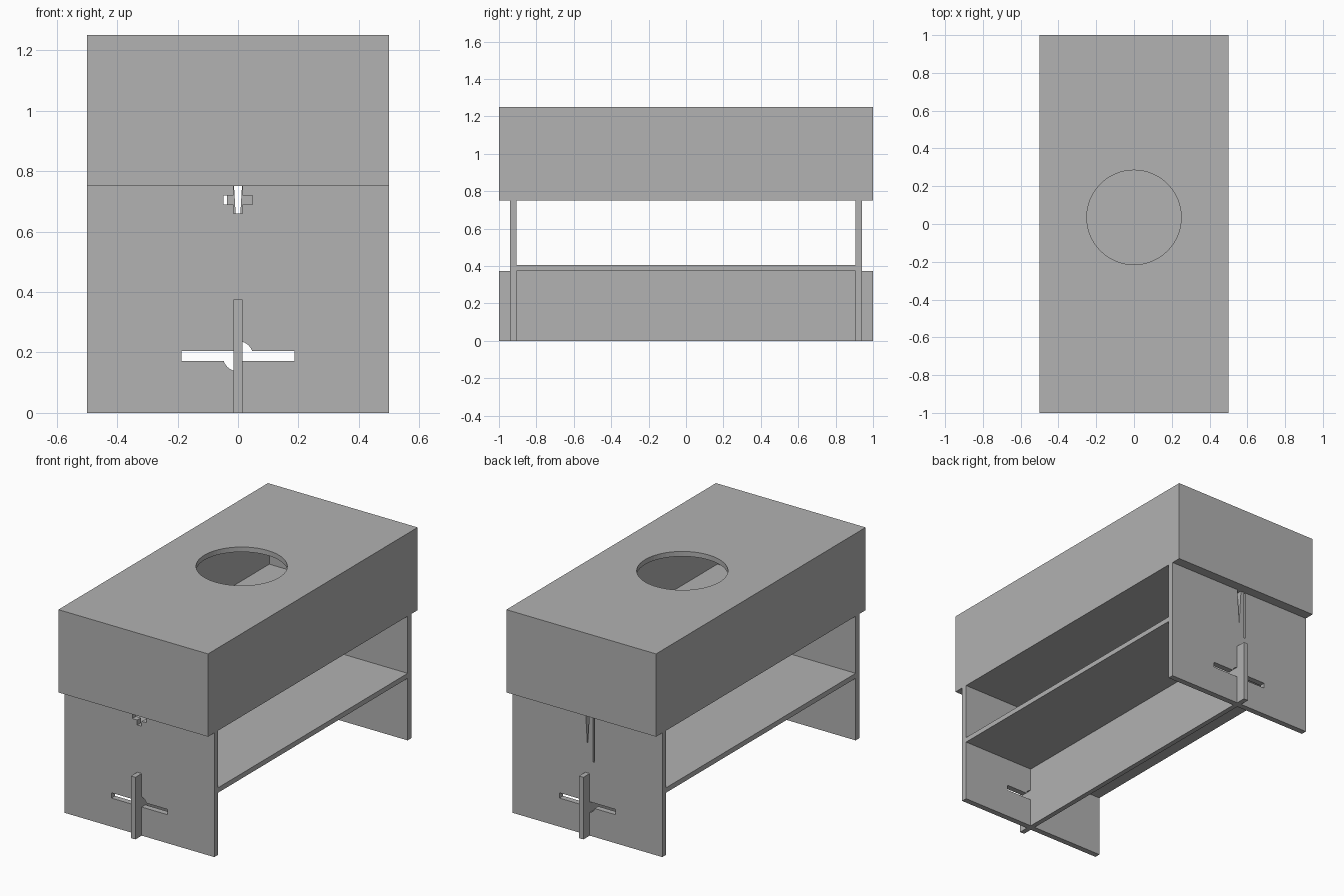
import bpy
import bmesh
from math import cos, sin, pi

default_cube = bpy.data.objects.get("Cube")
if default_cube:
    bpy.data.objects.remove(default_cube, do_unlink=True)

# Single flat colour
GREY = (0.445, 0.445, 0.445, 1)
grey = bpy.data.materials.new("plain grey")
grey.use_nodes = True
grey.diffuse_color = GREY
grey.node_tree.nodes["Principled BSDF"].inputs["Base Color"].default_value = GREY

T = 0.03        # board thickness
WIDTH = 0.5     # half width
LENGTH = 1.0    # half length
BASE_Z = 0.75   # underside of the top box
TOP_Z = 1.25
SHELF_Z = 0.375
PANEL_IN, PANEL_OUT = 0.905, 0.94


def prism(name, outline, low, high, axis="y"):
    """Extrude an outline along y (outline in x, z) or z (outline in x, y)."""
    bm = bmesh.new()
    points = [(a, low, b) if axis == "y" else (a, b, low) for a, b in outline]
    face = bm.faces.new([bm.verts.new(p) for p in points])
    moved = bmesh.ops.extrude_face_region(bm, geom=[face])["geom"]
    verts = [v for v in moved if isinstance(v, bmesh.types.BMVert)]
    offset = (0, high - low, 0) if axis == "y" else (0, 0, high - low)
    bmesh.ops.translate(bm, verts=verts, vec=offset)
    bmesh.ops.recalc_face_normals(bm, faces=bm.faces)
    mesh = bpy.data.meshes.new(name)
    bm.to_mesh(mesh)
    bm.free()
    mesh.materials.append(grey)
    obj = bpy.data.objects.new(name, mesh)
    bpy.context.collection.objects.link(obj)
    return obj


def rect(x0, x1, z0, z1):
    return [(x0, z0), (x1, z0), (x1, z1), (x0, z1)]


def arc(cx, cy, radius, start, end, steps):
    angles = [start + (end - start) * i / steps for i in range(steps + 1)]
    return [(cx + radius * cos(a), cy + radius * sin(a)) for a in angles]


def cut(obj, cutters):
    """Subtract each cutter, then discard it."""
    for cutter in cutters:
        cutter.hide_render = True
        mod = obj.modifiers.new("cut", "BOOLEAN")
        mod.operation = "DIFFERENCE"
        mod.solver = "EXACT"
        mod.object = cutter
    bpy.context.view_layer.update()
    graph = bpy.context.evaluated_depsgraph_get()
    mesh = bpy.data.meshes.new_from_object(obj.evaluated_get(graph))
    obj.modifiers.clear()
    obj.data = mesh
    for cutter in cutters:
        bpy.data.objects.remove(cutter, do_unlink=True)


# Hollow top box with a round opening in its lid
box = prism("top_box", rect(-WIDTH, WIDTH, BASE_Z, TOP_Z), -LENGTH, LENGTH)
cavity = prism("cavity_cutter", rect(T - WIDTH, WIDTH - T, BASE_Z + T, TOP_Z - T),
               T - LENGTH, LENGTH - T)
opening = prism("opening_cutter", arc(0, 0.035, 0.25, 0, 2 * pi, 64)[:-1],
                TOP_Z - 2 * T, TOP_Z + T, "z")
cut(box, [cavity, opening])

# End panels with a wide slot, two rounded notches and upper cut-outs
SLOT_Z = 0.1875
lower_cuts = [rect(-0.1875, 0.1875, SLOT_Z - T / 2, SLOT_Z + T / 2 + 0.002)]
for start in (0, pi):
    lower_cuts.append([(0, SLOT_Z)] + arc(0, SLOT_Z, 0.05, start, start + pi / 2, 10))
front_cuts = [rect(-0.015, 0.015, 0.66, BASE_Z + T),
              rect(-0.048, 0.048, 0.69, 0.72)]
back_cuts = [[(-0.015, BASE_Z + T), (0.0, 0.53), (0.015, BASE_Z + T)],
             rect(-0.048, -0.036, 0.45, BASE_Z + T)]

for name, low, high, upper_cuts in (
        ("front_panel", -PANEL_OUT, -PANEL_IN, front_cuts),
        ("back_panel", PANEL_IN, PANEL_OUT, back_cuts)):
    panel = prism(name, rect(-WIDTH, WIDTH, 0, BASE_Z), low, high)
    cut(panel, [prism("panel_cutter", shape, low - T, high + T)
                for shape in lower_cuts + upper_cuts])

# Shelf between the panels, carried by a central spine that passes through them
prism("shelf", rect(-WIDTH, WIDTH, SHELF_Z, SHELF_Z + T), -PANEL_IN, PANEL_IN)
prism("spine", rect(-T / 2, T / 2, 0, SHELF_Z), -LENGTH, LENGTH)
